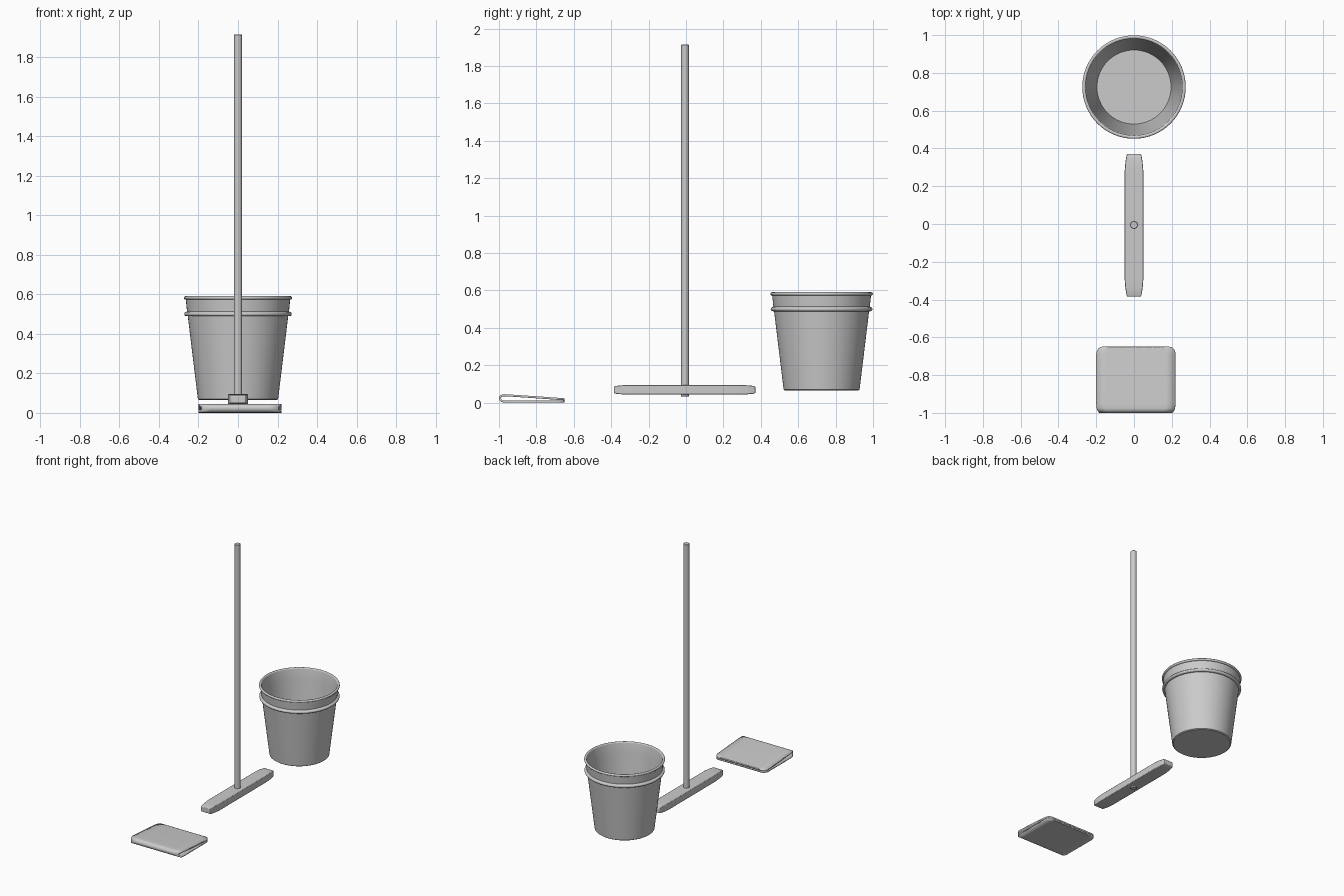
import bpy, math

if "Cube" in bpy.data.objects:
    bpy.data.objects.remove(bpy.data.objects["Cube"])

def make(name, verts, faces, angle=35):
    me = bpy.data.meshes.new(name)
    me.from_pydata(verts, [], faces)
    ob = bpy.data.objects.new(name, me)
    bpy.context.collection.objects.link(ob)
    bpy.ops.object.select_all(action='DESELECT')
    ob.select_set(True)
    bpy.context.view_layer.objects.active = ob
    bpy.ops.object.mode_set(mode='EDIT')
    bpy.ops.mesh.select_all(action='SELECT')
    bpy.ops.mesh.normals_make_consistent(inside=False)
    bpy.ops.object.mode_set(mode='OBJECT')
    bpy.ops.object.shade_smooth_by_angle(angle=math.radians(angle))
    return ob

def lathe(name, profile, center, n=64):
    """Revolve an (r, z) outline that is capped at its first and last ring."""
    verts = [(center[0] + r * math.cos(2 * math.pi * i / n),
              center[1] + r * math.sin(2 * math.pi * i / n), z)
             for r, z in profile for i in range(n)]
    faces = [(k * n + i, k * n + (i + 1) % n, (k + 1) * n + (i + 1) % n, (k + 1) * n + i)
             for k in range(len(profile) - 1) for i in range(n)]
    last = (len(profile) - 1) * n
    faces += [tuple(range(n)), tuple(range(last, last + n))]
    return make(name, verts, faces)

def bead(r, z, size, start, end, steps=8):
    """Rounded lip in the bucket outline."""
    return [(r + size * math.cos(math.radians(start + (end - start) * i / steps)),
             z + size * math.sin(math.radians(start + (end - start) * i / steps)))
            for i in range(steps + 1)]

# Bucket: tapered wall with a ring and a rolled rim
outline = [(0.196, 0.065), (0.203, 0.07), (0.254, 0.489)]
outline += bead(0.261, 0.5, 0.011, -90, 90)
outline += [(0.258, 0.514), (0.264, 0.573)]
outline += bead(0.265, 0.582, 0.009, -80, 180)
outline += [(0.249, 0.51), (0.196, 0.078)]
lathe("bucket", outline, (0, 0.725))

# Broom handle
lathe("broom_handle", [(0.018, 0.032), (0.021, 0.035), (0.021, 1.912), (0.018, 1.915)], (0, -0.005), 32)

# Broom head: bar lofted through sections (y, half width, half height)
ends = [(0.378, 0.036, 0.017), (0.368, 0.040, 0.021), (0.33, 0.046, 0.0245), (0.28, 0.05, 0.0255)]
sections = [(-y, w, h) for y, w, h in ends] + ends[::-1]
verts, faces = [], []
for y, w, h in sections:
    verts += [(sx * w, y - 0.007, 0.069 + sz * h) for sx, sz in ((-1, -1), (1, -1), (1, 1), (-1, 1))]
for k in range(len(sections) - 1):
    faces += [(4*k + i, 4*k + (i + 1) % 4, 4*k + 4 + (i + 1) % 4, 4*k + 4 + i) for i in range(4)]
m = 4 * (len(sections) - 1)
faces += [(0, 1, 2, 3), (m, m + 1, m + 2, m + 3)]
head = make("broom_head", verts, faces)
bev = head.modifiers.new("soft_edges", 'BEVEL')
bev.width, bev.segments, bev.limit_method = 0.003, 2, 'ANGLE'

# Folded cloth: sheet running along the bottom, round the fold and back on top
corner, half = 0.04, 0.21
lead = [0, 0.003, 0.01, 0.02, 0.03, 0.04]
path = [(-0.65 - d, 0.006) for d in lead] + [(-0.8, 0.006), (-0.95, 0.006)]
path += [(-0.975 - 0.019 * math.sin(math.pi * i / 10), 0.0235 - 0.0165 * math.cos(math.pi * i / 10))
         for i in range(11)]
path += [(-0.95, 0.039), (-0.8, 0.029)] + [(-0.65 - d, 0.018 + 0.08 * d) for d in lead[::-1]]

def half_width(y):
    d = min(-0.65 - y, y + 1.0)
    if d >= corner:
        return half
    return half - 0.8 * (corner - math.sqrt(corner**2 - (corner - d)**2))

cols = 8
verts = [(0.01 + half_width(y) * (2 * i / cols - 1), y, z) for y, z in path for i in range(cols + 1)]
c = cols + 1
faces = [(k*c + i, k*c + i + 1, k*c + c + i + 1, k*c + c + i)
         for k in range(len(path) - 1) for i in range(cols)]
cloth = make("folded_cloth", verts, faces)
sol = cloth.modifiers.new("thickness", 'SOLIDIFY')
sol.thickness, sol.offset = 0.011, 0
